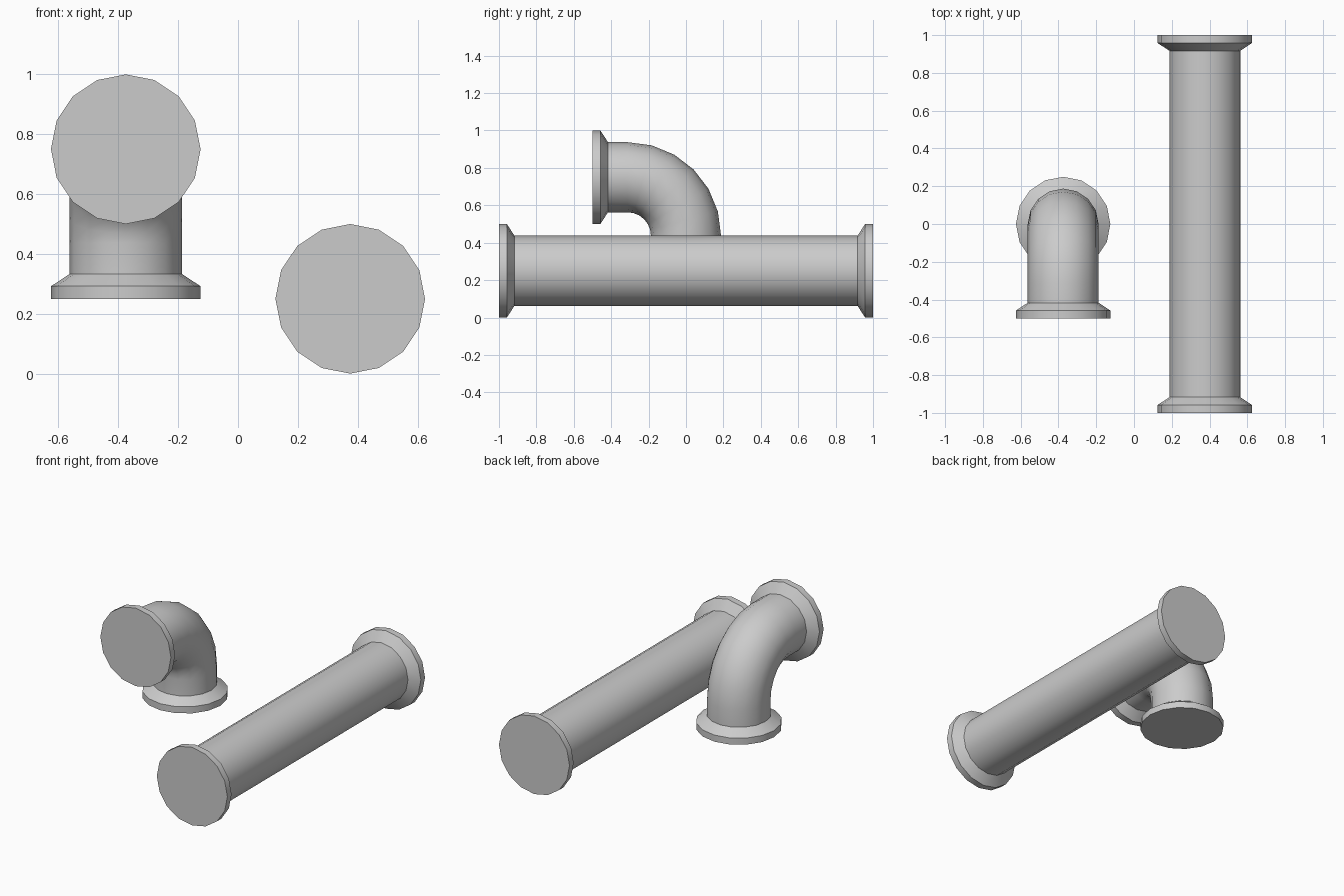
import bpy, bmesh, math
from mathutils import Vector

if "Cube" in bpy.data.objects:
    bpy.data.objects.remove(bpy.data.objects["Cube"])

SIDES, PIPE_R, RIM_R = 16, 0.1875, 0.25
RIM_T, NECK_T, BEND_R = 0.042, 0.083, 0.3125


def loft(name, stations):
    """Capped tube through (position, direction, radius) stations lying in a yz plane."""
    bm = bmesh.new()
    rings = []
    across = Vector((1, 0, 0))
    for pos, direction, radius in stations:
        up = direction.cross(across)
        ring = []
        for i in range(SIDES):
            a = math.tau * i / SIDES
            ring.append(bm.verts.new(pos + radius * (math.cos(a) * across + math.sin(a) * up)))
        rings.append(ring)
    for r0, r1 in zip(rings, rings[1:]):
        for i in range(SIDES):
            j = (i + 1) % SIDES
            bm.faces.new((r0[i], r0[j], r1[j], r1[i]))
    bm.faces.new(rings[0])
    bm.faces.new(rings[-1])
    bmesh.ops.recalc_face_normals(bm, faces=bm.faces)
    mesh = bpy.data.meshes.new(name)
    bm.to_mesh(mesh)
    bm.free()
    obj = bpy.data.objects.new(name, mesh)
    bpy.context.collection.objects.link(obj)
    bpy.ops.object.select_all(action='DESELECT')
    obj.select_set(True)
    bpy.context.view_layer.objects.active = obj
    bpy.ops.object.shade_smooth_by_angle(angle=math.radians(30))
    return obj


def flange(end, inward):
    """Flat rim and tapered neck, from the open end inward."""
    profile = ((0, RIM_R), (RIM_T, RIM_R), (NECK_T, PIPE_R))
    return [(end + inward * d, r) for d, r in profile]


def flanged_pipe(name, start, start_dir, end, end_dir, bend=()):
    first = [(p, start_dir, r) for p, r in flange(start, start_dir)]
    last = [(p, end_dir, r) for p, r in flange(end, -end_dir)]
    return loft(name, first + list(bend) + last[::-1])


# Straight pipe lying along y
along = Vector((0, 1, 0))
flanged_pipe("straight_pipe", Vector((0.375, -1, 0.25)), along,
             Vector((0.375, 1, 0.25)), along)

# Elbow pipe rising from its lower flange and turning to the front
centre = Vector((-0.375, -BEND_R, 0.75 - BEND_R))
bend = []
for k in range(7):
    a = math.radians(15 * k)
    radial = Vector((0, math.cos(a), math.sin(a)))
    tangent = Vector((0, -math.sin(a), math.cos(a)))
    bend.append((centre + BEND_R * radial, tangent, PIPE_R))
flanged_pipe("elbow_pipe", Vector((-0.375, 0, 0.25)), Vector((0, 0, 1)),
             Vector((-0.375, -0.5, 0.75)), Vector((0, -1, 0)), bend)
